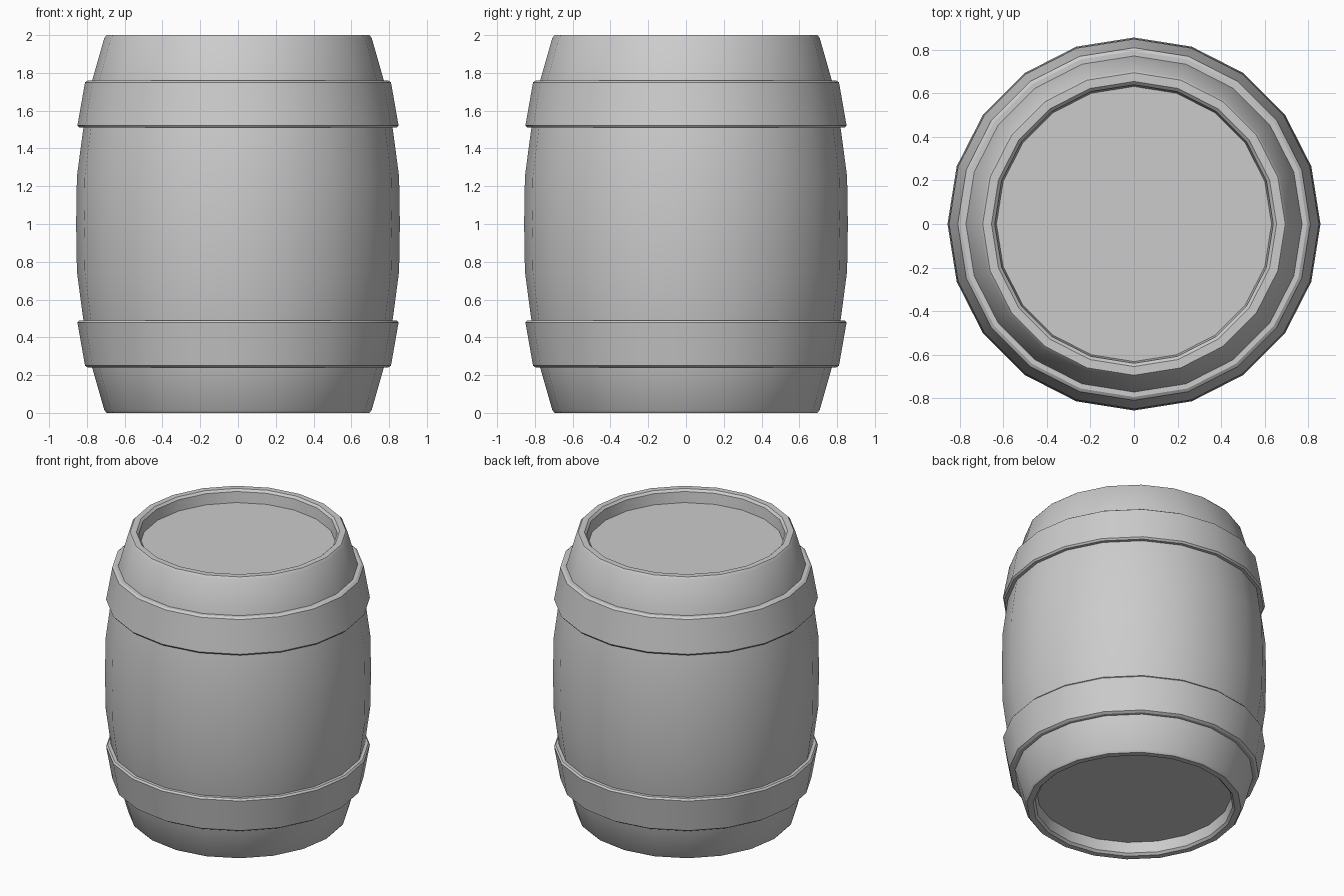
import bpy, bmesh, math

if "Cube" in bpy.data.objects:
    bpy.data.objects.remove(bpy.data.objects["Cube"])

SIDES = 20


def lathe(name, profile, closed=False):
    """Revolve an (r, z) profile around z; open ends are capped."""
    bm = bmesh.new()
    rings = []
    for r, z in profile:
        rings.append([bm.verts.new((r * math.cos(math.tau * i / SIDES),
                                    r * math.sin(math.tau * i / SIDES), z))
                      for i in range(SIDES)])
    pairs = list(zip(rings, rings[1:]))
    if closed:
        pairs.append((rings[-1], rings[0]))
    for a, b in pairs:
        for i in range(SIDES):
            j = (i + 1) % SIDES
            bm.faces.new((a[i], a[j], b[j], b[i]))
    if not closed:
        bm.faces.new(rings[0])
        bm.faces.new(rings[-1])
    bmesh.ops.recalc_face_normals(bm, faces=bm.faces)
    mesh = bpy.data.meshes.new(name)
    bm.to_mesh(mesh)
    bm.free()
    obj = bpy.data.objects.new(name, mesh)
    bpy.context.collection.objects.link(obj)
    bpy.ops.object.select_all(action='DESELECT')
    obj.select_set(True)
    bpy.context.view_layer.objects.active = obj
    bpy.ops.object.shade_smooth_by_angle(angle=math.radians(30))
    return obj


# Staved body with recessed lids, mirrored about mid height
upper = [(0.857, 1.0), (0.853, 1.25), (0.82, 1.5), (0.775, 1.75),
         (0.708, 1.985), (0.695, 2.0), (0.655, 2.0), (0.64, 1.985),
         (0.632, 1.91)]
lower = [(r, 2 - z) for r, z in reversed(upper[1:])]
lathe("barrel_body", lower + upper)

# Upper and lower hoops, bevelled on the outer corners
hoop = [(0.77, 1.76), (0.795, 1.76), (0.81, 1.75), (0.85, 1.522),
        (0.84, 1.51), (0.81, 1.51)]
lathe("upper_hoop", hoop, closed=True)
lathe("lower_hoop", [(r, 2 - z) for r, z in hoop], closed=True)
